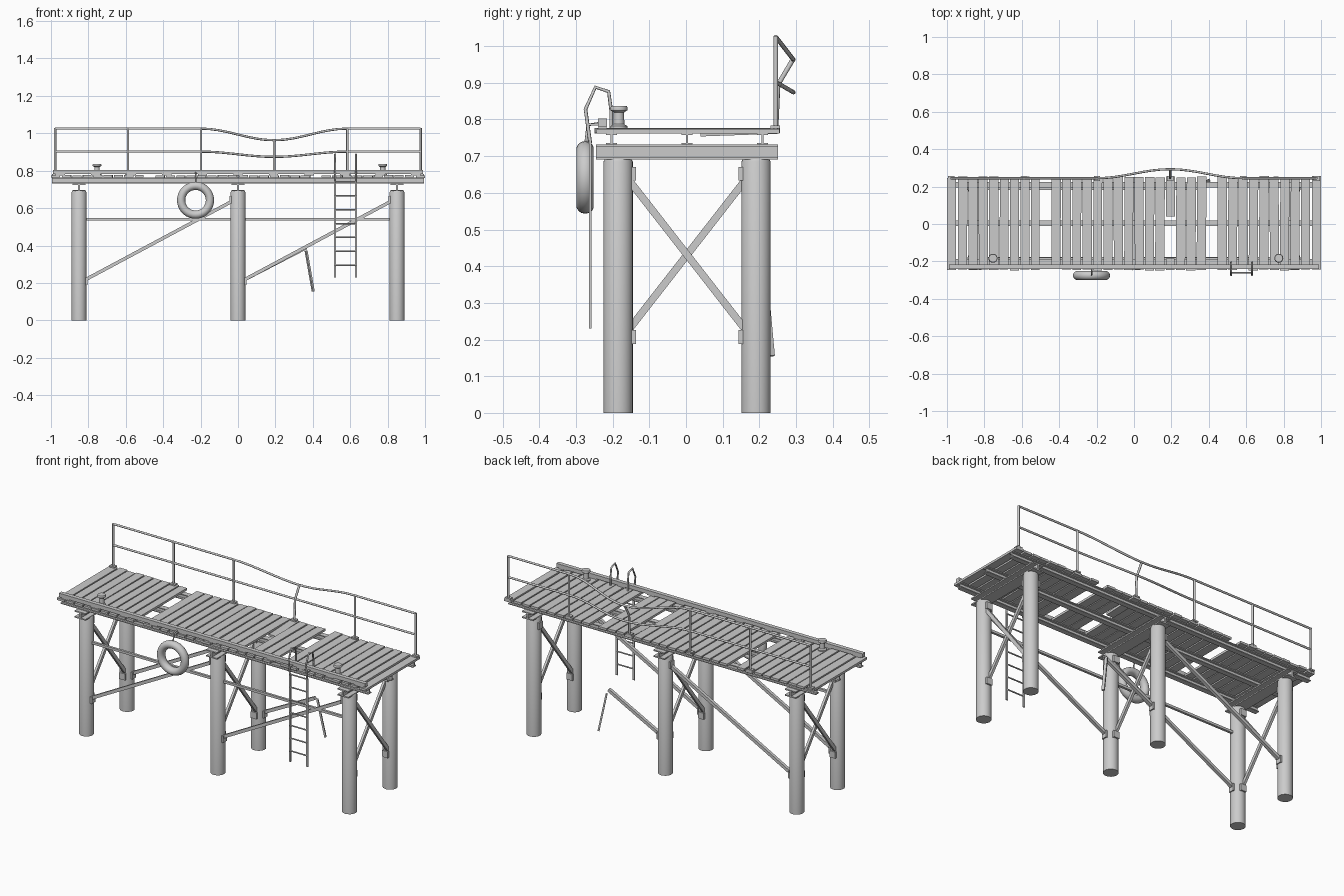
import bpy, bmesh, math, random
from mathutils import Vector, Matrix

if "Cube" in bpy.data.objects:
    bpy.data.objects.remove(bpy.data.objects["Cube"])

random.seed(4)
Y0 = 0.003                      # middle of the deck
PX = (-0.85, 0.0, 0.85)         # pile rows
PY = (Y0 - 0.188, Y0 + 0.188)


def finish(name, bm, smooth=False):
    bmesh.ops.recalc_face_normals(bm, faces=bm.faces)
    me = bpy.data.meshes.new(name)
    bm.to_mesh(me)
    bm.free()
    ob = bpy.data.objects.new(name, me)
    bpy.context.collection.objects.link(ob)
    if smooth:
        bpy.ops.object.select_all(action='DESELECT')
        ob.select_set(True)
        bpy.context.view_layer.objects.active = ob
        bpy.ops.object.shade_smooth_by_angle(angle=math.radians(40))
    return ob


def add_box(bm, c, s, rot=None):
    m = Matrix.Translation(c) @ (rot or Matrix()) @ Matrix.Diagonal((*s, 1))
    bmesh.ops.create_cube(bm, size=1, matrix=m)


def boxes(name, items):
    bm = bmesh.new()
    for it in items:
        add_box(bm, *it)
    return finish(name, bm)


def bar(name, a, b, w, t):
    """Flat bar from a to b; w across, t deep."""
    a, b = Vector(a), Vector(b)
    rot = (b - a).to_track_quat('Z', 'Y').to_matrix().to_4x4()
    return boxes(name, [((a + b) / 2, (w, t, (b - a).length), rot)])


def tube(name, pts, r):
    cu = bpy.data.curves.new(name, 'CURVE')
    cu.dimensions = '3D'
    cu.bevel_depth = r
    cu.bevel_resolution = 2
    cu.use_fill_caps = True
    sp = cu.splines.new('POLY')
    sp.points.add(len(pts) - 1)
    for p, q in zip(sp.points, pts):
        p.co = (*q, 1)
    ob = bpy.data.objects.new(name, cu)
    bpy.context.collection.objects.link(ob)
    return ob


def lathe(name, prof, loc, n=24):
    bm = bmesh.new()
    vs = [bm.verts.new((r, 0, z)) for r, z in prof]
    es = [bm.edges.new(p) for p in zip(vs, vs[1:])]
    bmesh.ops.spin(bm, geom=vs + es, cent=(0, 0, 0), axis=(0, 0, 1),
                   angle=2 * math.pi, steps=n)
    bmesh.ops.remove_doubles(bm, verts=bm.verts, dist=1e-5)
    ob = finish(name, bm, True)
    ob.location = loc


def i_beam(name, c, length, h, w, web, fl, along_x):
    def size(a, z):
        return (length, a, z) if along_x else (a, length, z)
    c = Vector(c)
    up = Vector((0, 0, (h - fl) / 2))
    boxes(name, [(c, size(web, h - fl)), (c + up, size(w, fl)), (c - up, size(w, fl))])


# piles, cap beams and cross bracing
for x in PX:
    for y in PY:
        lathe('pile', [(0, 0), (0.04, 0), (0.04, 0.685), (0.036, 0.692), (0, 0.692)], (x, y, 0))
    i_beam('cap_beam', (x, Y0, 0.711), 0.496, 0.041, 0.07, 0.01, 0.007, False)
    for s in (-1, 1):
        bar('cross_brace', (x + s * 0.008, Y0 - s * 0.155, 0.63),
            (x + s * 0.008, Y0 + s * 0.155, 0.232), 0.014, 0.02)
        for z in (0.207, 0.652):
            boxes('brace_gusset', [((x, Y0 + s * 0.146, z), (0.036, 0.012, 0.038))])

# lengthwise bracing, with one broken diagonal at the back
for xa in (-0.85, 0.0):
    for y in PY:
        boxes('pile_gusset', [((xa + 0.04, y, 0.21), (0.012, 0.034, 0.04)),
                              ((xa + 0.81, y, 0.645), (0.012, 0.034, 0.04))])
        if y > 0 and xa == 0:
            bar('broken_brace_stub', (0.03, y, 0.215), (0.365, y, 0.388), 0.018, 0.018)
        else:
            bar('diagonal_brace', (xa + 0.03, y, 0.215), (xa + 0.825, y, 0.64), 0.018, 0.018)
bar('hanging_brace', (0.364, PY[1] + 0.022, 0.372), (0.402, PY[1] + 0.042, 0.155), 0.016, 0.01)
bar('horizontal_brace', (-0.82, PY[0], 0.541), (0.82, PY[0], 0.541), 0.014, 0.014)

# stringers
for dy in (-0.206, 0, 0.206):
    i_beam('stringer', (0, Y0 + dy, 0.747), 1.99, 0.031, 0.03, 0.005, 0.005, True)

# deck planks, two missing and one snapped
PITCH = 2 / 36
for i in range(36):
    x = -1 + PITCH * (i + 0.5)
    if i in (9, 25):
        continue
    if i == 21:
        boxes('snapped_plank', [
            ((x, 0.147, 0.764), (0.048, 0.215, 0.013), Matrix.Rotation(0.035, 4, 'X')),
            ((x, -0.215, 0.769), (0.046, 0.06, 0.013))])
        continue
    w = PITCH - random.uniform(0.005, 0.009)
    edge = i in (0, 35)
    ang = 0 if edge else random.uniform(-0.007, 0.007)
    boxes('deck_plank', [((x + (0.003 if i == 35 else -0.003 if i == 0 else 0),
                           Y0 + random.uniform(-0.003, 0.003), 0.769 + random.uniform(-0.001, 0.001)),
                          (w, 0.494 + random.uniform(-0.004, 0.006), 0.013),
                          Matrix.Rotation(ang, 4, 'Z'))])

# kerb on spacer blocks
boxes('kerb', [((0, -0.228, 0.792), (1.98, 0.024, 0.022))])
boxes('kerb_block', [((-0.95 + i * 0.19, -0.228, 0.779), (0.05, 0.022, 0.008)) for i in range(11)])

# bollards
for x in (-0.754, 0.774):
    lathe('bollard', [(0, 0), (0.023, 0), (0.023, 0.007), (0.015, 0.012), (0.014, 0.044),
                      (0.023, 0.05), (0.024, 0.056), (0.021, 0.062), (0, 0.062)], (x, -0.183, 0.775))

# railing with a dented stretch
RY = 0.245


def dent(x):
    t = (x - 0.193) / 0.391
    return 0.5 * (1 + math.cos(math.pi * t)) if abs(t) < 1 else 0


xs = [-0.978, -0.588] + [-0.198 + 0.783 * k / 16 for k in range(17)] + [0.977]
for name, z, dz in (('top_rail', 1.025, 0.062), ('middle_rail', 0.902, 0.028)):
    tube(name, [(x, RY + 0.048 * dent(x), z - dz * dent(x)) for x in xs], 0.006)
for x in (-0.978, -0.588, -0.198, 0.193, 0.585, 0.977):
    pts = [(x, RY, 0.77), (x, RY, 1.027)]
    if x == 0.193:
        pts = [(x, RY, 0.77), (x, RY + 0.006, 0.895), (x, RY + 0.048, 0.966)]
    tube('rail_post', pts, 0.0065)
    boxes('post_foot', [((x, RY - 0.002, 0.779), (0.034, 0.026, 0.008))])

# tyre fender on a rope
bm = bmesh.new()
N, M = 36, 14
ring = []
for i in range(N):
    a = 2 * math.pi * i / N
    row = []
    for j in range(M):
        b = 2 * math.pi * j / M
        r = 0.077 + 0.022 * math.cos(b)
        row.append(bm.verts.new((r * math.cos(a), 0.024 * math.sin(b), r * math.sin(a))))
    ring.append(row)
for i in range(N):
    for j in range(M):
        p, q, k = ring[i], ring[(i + 1) % N], (j + 1) % M
        bm.faces.new((p[j], q[j], q[k], p[k]))
tyre = finish('tyre_fender', bm, True)
tyre.location = (-0.227, -0.275, 0.642)
tube('fender_rope', [(-0.227, -0.274, 0.73), (-0.227, -0.268, 0.785), (-0.227, -0.232, 0.79)], 0.004)

# ladder with curved handholds
LY = -0.261
for x in (0.519, 0.631):
    boxes('ladder_rail', [((x, LY, 0.487), (0.012, 0.006, 0.514))])
    tube('ladder_handhold', [(x, LY, 0.735), (x, -0.274, 0.828), (x, -0.247, 0.888),
                             (x, -0.211, 0.876), (x, -0.204, 0.825), (x, -0.204, 0.772)], 0.005)
    boxes('ladder_bracket', [((x, -0.25, 0.786), (0.012, 0.04, 0.006))])
for k in range(7):
    z = 0.294 + 0.0745 * k
    tube('ladder_rung', [(0.519, LY, z), (0.631, LY, z)], 0.004)
